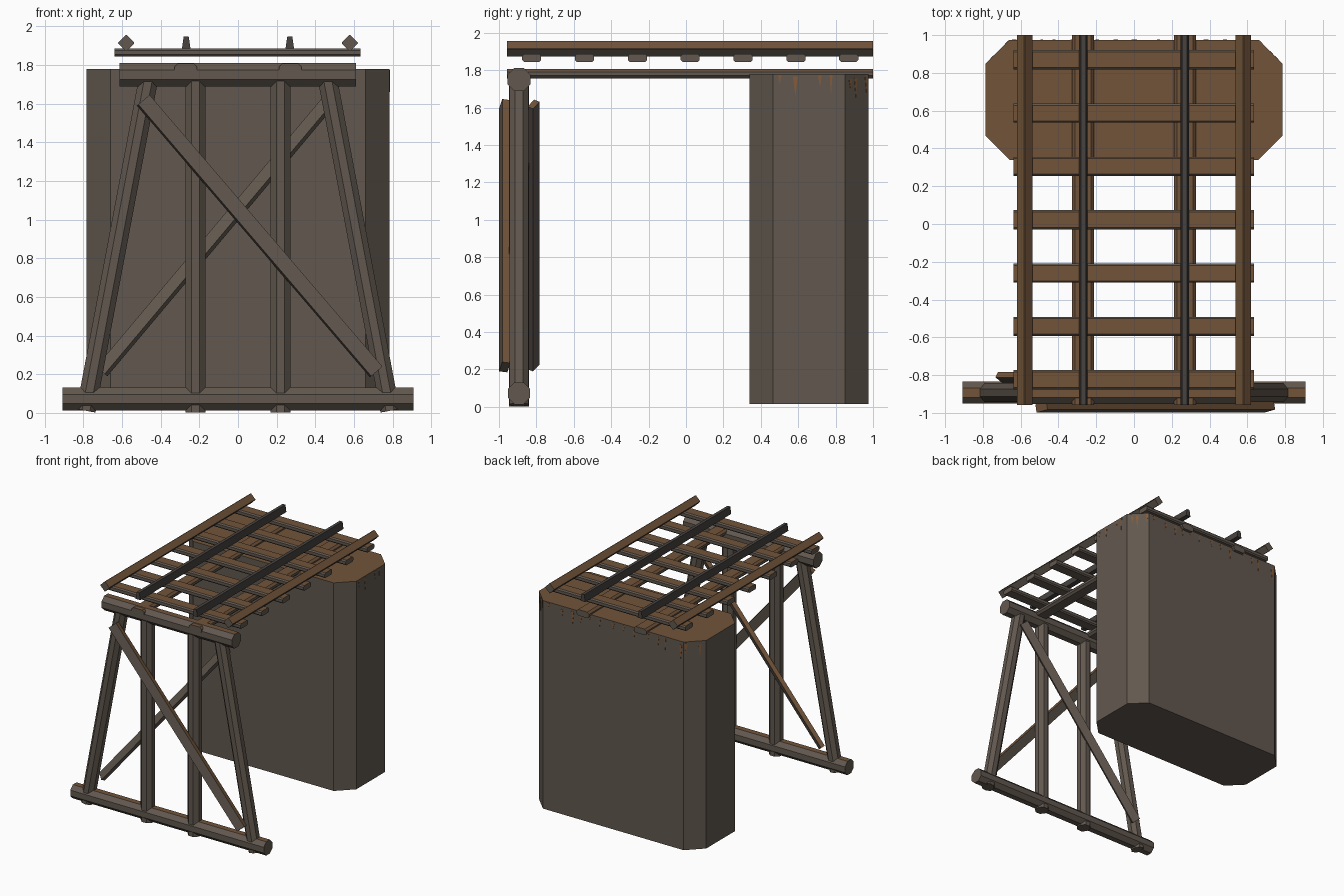
import bpy, bmesh, math, random
from mathutils import Vector

if "Cube" in bpy.data.objects:
    bpy.data.objects.remove(bpy.data.objects["Cube"])

random.seed(4)
X, Y = Vector((1, 0, 0)), Vector((0, 1, 0))


def material(name, rgb):
    m = bpy.data.materials.new(name)
    m.diffuse_color = (*rgb, 1)
    m.use_nodes = True
    m.node_tree.nodes["Principled BSDF"].inputs["Base Color"].default_value = m.diffuse_color
    return m


GREY = material("weathered_grey_brown", (0.122, 0.098, 0.078))
BROWN = material("brown_top_wood", (0.165, 0.088, 0.042))
STEEL = material("dark_rail_steel", (0.062, 0.055, 0.050))
RUST = material("rust_streak", (0.23, 0.105, 0.042))


def finish(name, bm, mats, up_limit=0.45):
    """Upward faces get the second material."""
    bmesh.ops.recalc_face_normals(bm, faces=bm.faces)
    bm.normal_update()
    for f in bm.faces:
        f.material_index = 1 if len(mats) > 1 and f.normal.z > up_limit else 0
    me = bpy.data.meshes.new(name)
    bm.to_mesh(me)
    bm.free()
    for m in mats:
        me.materials.append(m)
    ob = bpy.data.objects.new(name, me)
    bpy.context.collection.objects.link(ob)
    return ob


def loft(name, lower, upper, mats, up_limit=0.45):
    """Closed solid between two matching outlines."""
    bm = bmesh.new()
    a = [bm.verts.new(p) for p in lower]
    b = [bm.verts.new(p) for p in upper]
    n = len(a)
    bm.faces.new(a)
    bm.faces.new(b)
    for i in range(n):
        j = (i + 1) % n
        bm.faces.new((a[i], a[j], b[j], b[i]))
    return finish(name, bm, mats, up_limit)


def chamfered(w, h, c, d):
    """Rectangle outline w by h with corners cut by c and d."""
    w, h = w / 2, h / 2
    if c == 0:
        return [(w, -h), (w, h), (-w, h), (-w, -h)]
    return [(w, -h + d), (w, h - d), (w - c, h), (-w + c, h),
            (-w, h - d), (-w, -h + d), (-w + c, -h), (w - c, -h)]


def beam(name, a, b, side, section, twist=0, mats=(GREY, BROWN), up_limit=0.45):
    """Timber from a to b; section x runs along 'side', section y along 'up'."""
    a, b = Vector(a), Vector(b)
    up = (b - a).normalized().cross(side)
    if up.z < 0:
        up = -up
    t = math.radians(twist)
    s = side * math.cos(t) - up * math.sin(t)
    u = up * math.cos(t) + side * math.sin(t)
    ring = [s * p + u * q for p, q in section]
    return loft(name, [a + r for r in ring], [b + r for r in ring], mats, up_limit)


def octagon(w):
    return chamfered(w, w, w * 0.293, w * 0.293)


# Stone pier with cut corners
outline = [(x, y + 0.6575) for x, y in chamfered(1.57, 0.635, 0.125, 0.125)]
loft("pier", [(x, y, 0.015) for x, y in outline],
     [(x, y, 1.78) for x, y in outline], (GREY, BROWN))


# Rust streaks: thin tapered plates below the pier's top edge
def streaks(name, p, q, count):
    p, q = Vector((*p, 1.778)), Vector((*q, 1.778))
    along = (q - p).normalized()
    out = along.cross(Vector((0, 0, 1))) * 0.002
    for i in range(count):
        c = p.lerp(q, (i + random.uniform(0.2, 0.8)) / count)
        c -= Vector((0, 0, random.uniform(0, 0.03)))
        w, drop = random.uniform(0.006, 0.014), random.uniform(0.04, 0.12)
        tri = [c - along * w, c + along * w, c - Vector((0, 0, drop))]
        loft(f"{name}_{i}", [v - out for v in tri], [v + out for v in tri], (RUST,))


streaks("side_rust", (0.785, 0.47), (0.785, 0.84), 4)
streaks("corner_rust", (0.785, 0.85), (0.66, 0.975), 3)
streaks("back_rust", (0.66, 0.975), (-0.66, 0.975), 13)
streaks("left_rust", (-0.66, 0.975), (-0.785, 0.85), 2)

# Trestle bent: sill, cap, upright and battered posts
YB = -0.893
beam("sill", (-0.908, YB, 0.072), (0.908, YB, 0.072), Y, octagon(0.117), up_limit=0.8)
beam("cap", (-0.613, YB, 1.75), (0.61, YB, 1.75), Y, octagon(0.122), up_limit=0.8)
for tag, s in (("left", -1), ("right", 1)):
    beam(f"{tag}_upright_post", (s * 0.22, YB, 0.003), (s * 0.22, YB, 1.73), Y,
         octagon(0.105), mats=(GREY,))
    beam(f"{tag}_battered_post", (s * 0.787, YB, 0.011), (s * 0.463, YB, 1.73), Y,
         octagon(0.1), mats=(GREY,))

# Diagonal braces, slightly rolled
beam("front_brace", (-0.49, -0.969, 1.618), (0.715, -0.969, 0.212), Y,
     chamfered(0.044, 0.078, 0, 0), 12)
beam("back_brace", (-0.705, -0.815, 0.214), (0.475, -0.815, 1.618), Y,
     chamfered(0.034, 0.068, 0, 0), 32)

# Deck: stringers, steel rails and rolled guard timbers, all running front to back
for tag, s in (("left", -1), ("right", 1)):
    beam(f"{tag}_stringer", (s * 0.27, -0.958, 1.781), (s * 0.27, 1, 1.781), X,
         chamfered(0.118, 0.052, 0.016, 0.016))
    beam(f"{tag}_rail", (s * 0.268, -0.958, 1.917), (s * 0.268, 1, 1.917), X,
         [(0.022, -0.03), (0.013, 0.03), (-0.013, 0.03), (-0.022, -0.03)],
         mats=(STEEL,))
    beam(f"{tag}_guard_timber", (s * 0.579, -0.958, 1.914), (s * 0.579, 1, 1.914), X,
         chamfered(0.062, 0.062, 0.003, 0.003), 45)

# Cross ties
for i in range(7):
    y = -0.825 + i * 0.2825
    beam(f"tie_{i + 1}", (-0.638, y, 1.865), (0.635, y, 1.865), Y,
         chamfered(0.102, 0.043, 0.01, 0.01), up_limit=0.8)
